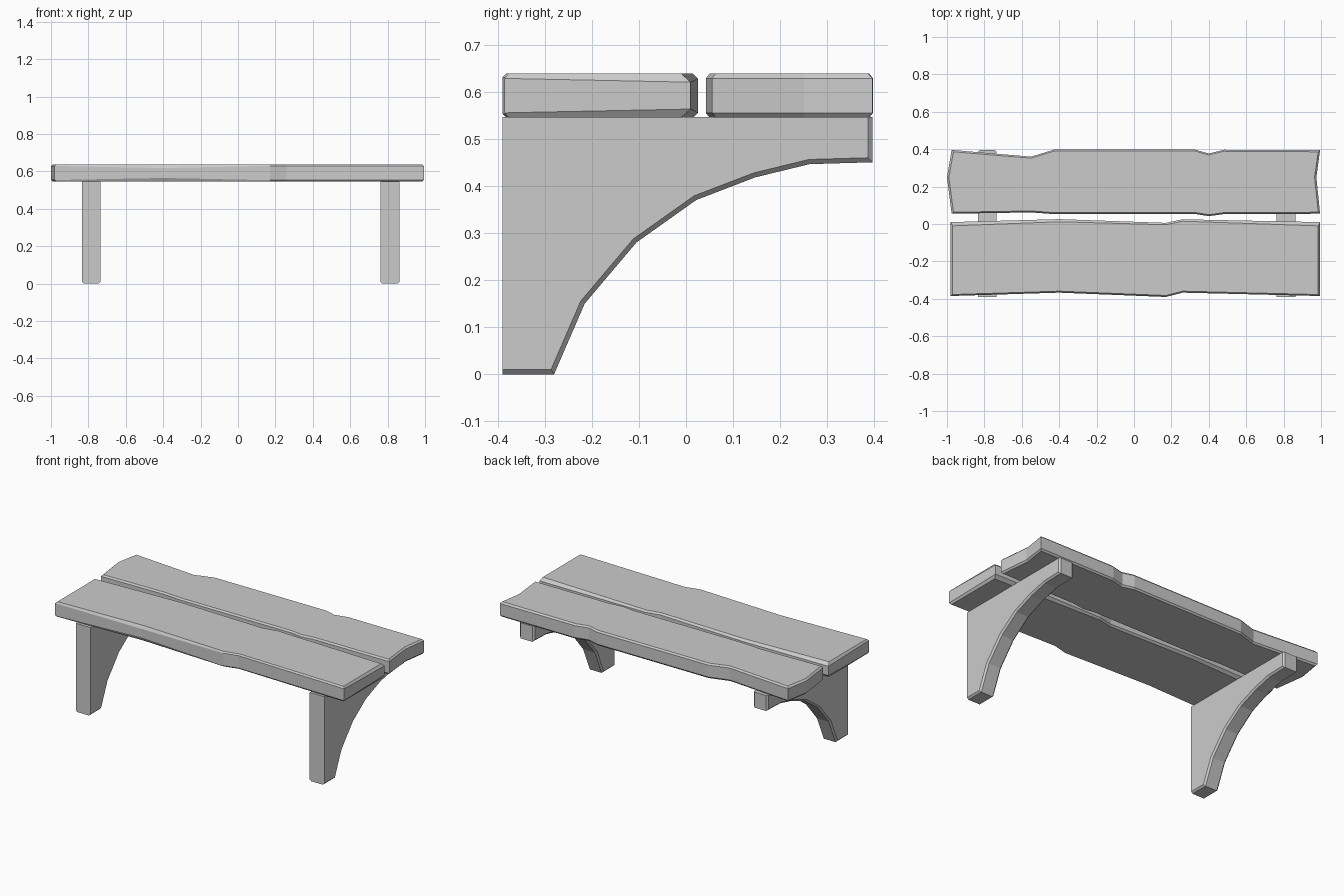
import bpy, bmesh

if "Cube" in bpy.data.objects:
    bpy.data.objects.remove(bpy.data.objects["Cube"])


def finish(bm, name):
    bmesh.ops.recalc_face_normals(bm, faces=bm.faces)
    me = bpy.data.meshes.new(name)
    bm.to_mesh(me)
    bm.free()
    ob = bpy.data.objects.new(name, me)
    bpy.context.collection.objects.link(ob)
    return ob


def plank(name, outline, cy, z0=0.545, z1=0.638):
    """Loft four rings; each outline point is (x, y, inset, edge drop)."""
    bm = bmesh.new()

    def ring(z, sign, inner):
        verts = []
        for x, y, inset, drop in outline:
            if inner:
                y += inset if y < cy else -inset
                if abs(x) > 0.9:
                    x -= 0.01 if x > 0 else -0.01
                verts.append(bm.verts.new((x, y, z)))
            else:
                verts.append(bm.verts.new((x, y, z + sign * drop)))
        return verts

    rings = [ring(z0, 1, True), ring(z0, 1, False),
             ring(z1, -1, False), ring(z1, -1, True)]
    n = len(outline)
    for a, b in zip(rings, rings[1:]):
        for i in range(n):
            j = (i + 1) % n
            bm.faces.new((a[i], a[j], b[j], b[i]))
    bm.faces.new(rings[0][::-1])
    bm.faces.new(rings[-1])
    return finish(bm, name)


def bracket(name, x0, x1):
    """Extruded curved support with chamfers along its lower and rear edge."""
    profile = [(-0.39, 0), (-0.28, 0), (-0.215, 0.15), (-0.105, 0.28),
               (0.022, 0.37), (0.147, 0.418), (0.262, 0.446), (0.396, 0.45),
               (0.396, 0.546), (-0.39, 0.546)]
    bm = bmesh.new()
    face = bm.faces.new([bm.verts.new((x0, y, z)) for y, z in profile])
    ext = bmesh.ops.extrude_face_region(bm, geom=[face], use_keep_orig=True)
    moved = [v for v in ext['geom'] if isinstance(v, bmesh.types.BMVert)]
    bmesh.ops.translate(bm, verts=moved, vec=(x1 - x0, 0, 0))
    bmesh.ops.recalc_face_normals(bm, faces=bm.faces)
    edges = []
    for e in bm.edges:
        a, b = (v.co for v in e.verts)
        across = abs(a.x - b.x) > 0.01
        top = a.z > 0.54 and b.z > 0.54
        front = a.y < -0.385 and b.y < -0.385
        if not (across or top or front):
            edges.append(e)
    bmesh.ops.bevel(bm, geom=edges, offset=0.01, segments=1, affect='EDGES')
    return finish(bm, name)


# Front plank
plank("front_plank", [
    (-0.98, -0.385, 0.008, 0.009), (-0.4, -0.367, 0.008, 0.02),
    (0.17, -0.39, 0.008, 0.008), (0.26, -0.367, 0.008, 0.008),
    (0.995, -0.385, 0.008, 0.010), (0.995, 0.01, 0.02, 0.018),
    (0.26, 0.025, 0.01, 0.01), (0.17, 0.006, 0.01, 0.01),
    (-0.4, 0.026, 0.014, 0.012), (-0.98, 0.01, 0.02, 0.018)], -0.18)

# Back plank with arrow shaped ends and notches
plank("back_plank", [
    (-0.975, 0.055, 0.008, 0.01), (-0.55, 0.062, 0.008, 0.01),
    (-0.43, 0.053, 0.008, 0.01), (0.33, 0.053, 0.008, 0.01),
    (0.4, 0.042, 0.008, 0.01), (0.48, 0.053, 0.008, 0.01),
    (0.995, 0.055, 0.008, 0.01), (0.975, 0.25, 0.0, 0.01),
    (0.995, 0.396, 0.01, 0.01), (0.48, 0.397, 0.008, 0.01),
    (0.4, 0.377, 0.008, 0.01), (0.33, 0.397, 0.008, 0.01),
    (-0.43, 0.397, 0.008, 0.01), (-0.55, 0.36, 0.008, 0.01),
    (-0.975, 0.396, 0.01, 0.01), (-1.0, 0.25, 0.0, 0.01)], 0.225)

# Support brackets
bracket("left_bracket", -0.835, -0.735)
bracket("right_bracket", 0.763, 0.863)
